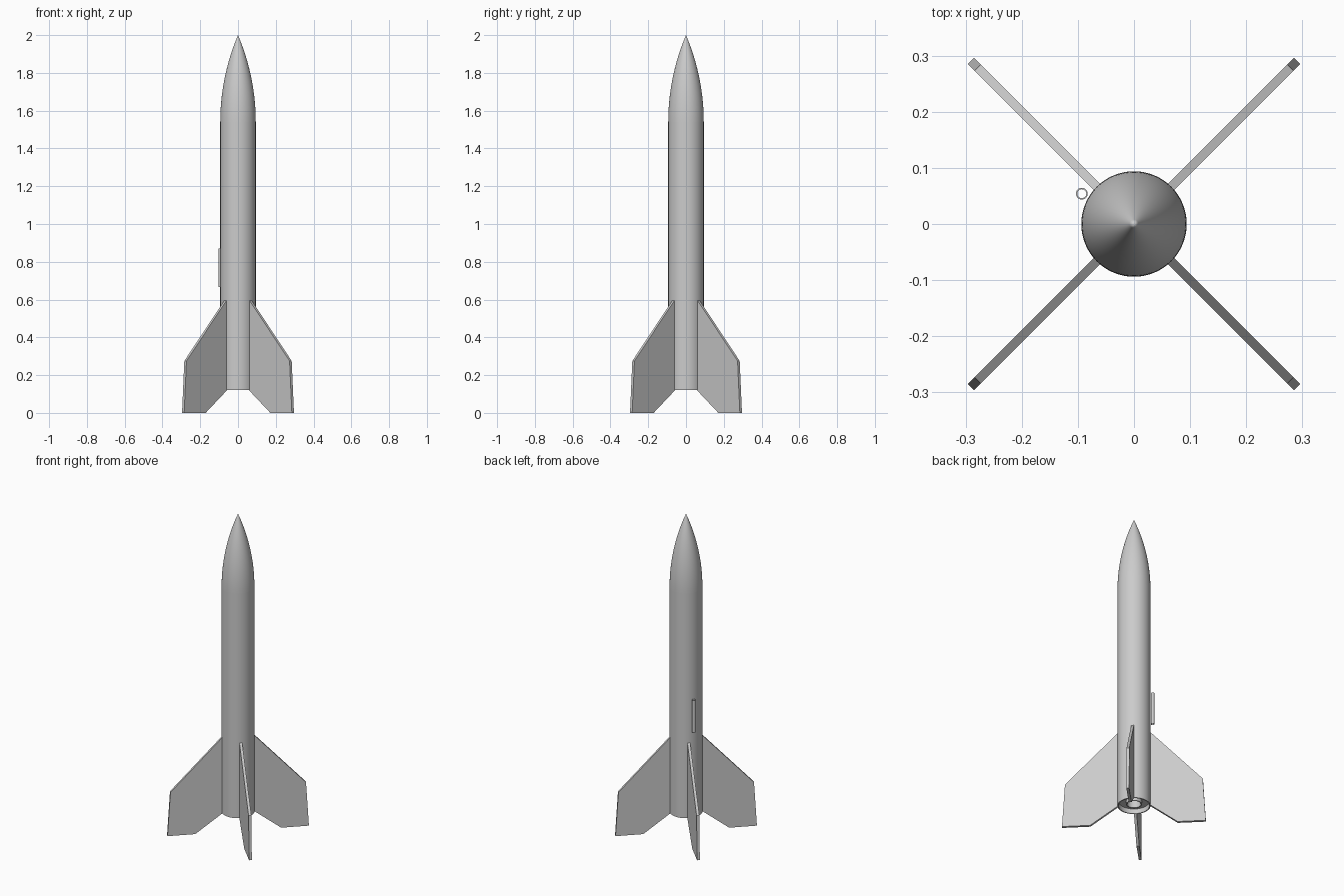
import bpy, bmesh, math
from mathutils import Matrix

cube = bpy.data.objects.get("Cube")
if cube:
    bpy.data.objects.remove(cube, do_unlink=True)

grey = bpy.data.materials.new("plain grey")
grey.use_nodes = True
COLOUR = (0.6, 0.6, 0.6, 1)
grey.diffuse_color = COLOUR
grey.node_tree.nodes["Principled BSDF"].inputs["Base Color"].default_value = COLOUR

R = 0.094           # body radius
BASE, SHOULDER, TIP = 0.12, 1.54, 2.0


def finish(name, bm, smooth=True):
    bmesh.ops.recalc_face_normals(bm, faces=bm.faces)
    mesh = bpy.data.meshes.new(name)
    bm.to_mesh(mesh)
    bm.free()
    mesh.materials.append(grey)
    obj = bpy.data.objects.new(name, mesh)
    bpy.context.collection.objects.link(obj)
    if smooth:
        bpy.ops.object.select_all(action='DESELECT')
        obj.select_set(True)
        bpy.context.view_layer.objects.active = obj
        bpy.ops.object.shade_smooth_by_angle(angle=math.radians(30))
    return obj


def lathe(name, profile, steps=64, closed=False, at=(0, 0, 0)):
    """Spin an (r, z) profile around the z axis."""
    bm = bmesh.new()
    verts = [bm.verts.new((r, 0, z)) for r, z in profile]
    edges = [bm.edges.new(pair) for pair in zip(verts, verts[1:])]
    if closed:
        edges.append(bm.edges.new((verts[-1], verts[0])))
    bmesh.ops.spin(bm, geom=verts + edges, cent=(0, 0, 0), axis=(0, 0, 1),
                   angle=math.tau, steps=steps, use_duplicate=False)
    bmesh.ops.remove_doubles(bm, verts=bm.verts, dist=0.00005)
    bmesh.ops.translate(bm, verts=bm.verts, vec=at)
    return finish(name, bm)


def tube(name, outer, inner, low, high, **kw):
    return lathe(name, [(outer, low), (outer, high), (inner, high), (inner, low)],
                 closed=True, **kw)


# Body tube, open at the bottom
tube("body_tube", R, R - 0.006, BASE, SHOULDER)

# Nose cone: tangent ogive
length = TIP - SHOULDER
rho = (R * R + length * length) / (2 * R)
ogive = [(math.sqrt(rho * rho - (length * i / 24) ** 2) + R - rho,
          SHOULDER + length * i / 24) for i in range(24)]
lathe("nose_cone", [(0, SHOULDER)] + ogive + [(0, TIP)])

# Motor mount inside the tail
tube("motor_tube", 0.045, 0.039, BASE + 0.01, 0.55)
for name, z in (("rear_centering_ring", 0.15), ("front_centering_ring", 0.52)):
    tube(name, R - 0.005, 0.044, z, z + 0.015)
lathe("motor_block", [(0, 0.5), (0.04, 0.5), (0.04, 0.52), (0, 0.52)], steps=32)

# Launch lug on the side of the body
tube("launch_lug", 0.0105, 0.008, 0.667, 0.87, steps=24, at=(-0.093, 0.054, 0))

# Four swept fins
outline = [(0.09, BASE), (0.25, 0), (0.411, 0), (0.394, 0.275), (0.09, 0.6)]
HALF = 0.008
for i, name in enumerate(("back_left", "back_right", "front_right", "front_left")):
    bm = bmesh.new()
    face = bm.faces.new([bm.verts.new((r, -HALF, z)) for r, z in outline])
    grown = bmesh.ops.extrude_face_region(bm, geom=[face])["geom"]
    bmesh.ops.translate(bm, vec=(0, 2 * HALF, 0),
                        verts=[g for g in grown if isinstance(g, bmesh.types.BMVert)])
    bm.transform(Matrix.Rotation(math.radians(45 + 90 * i), 4, 'Z'))
    finish(name + "_fin", bm, smooth=False)
